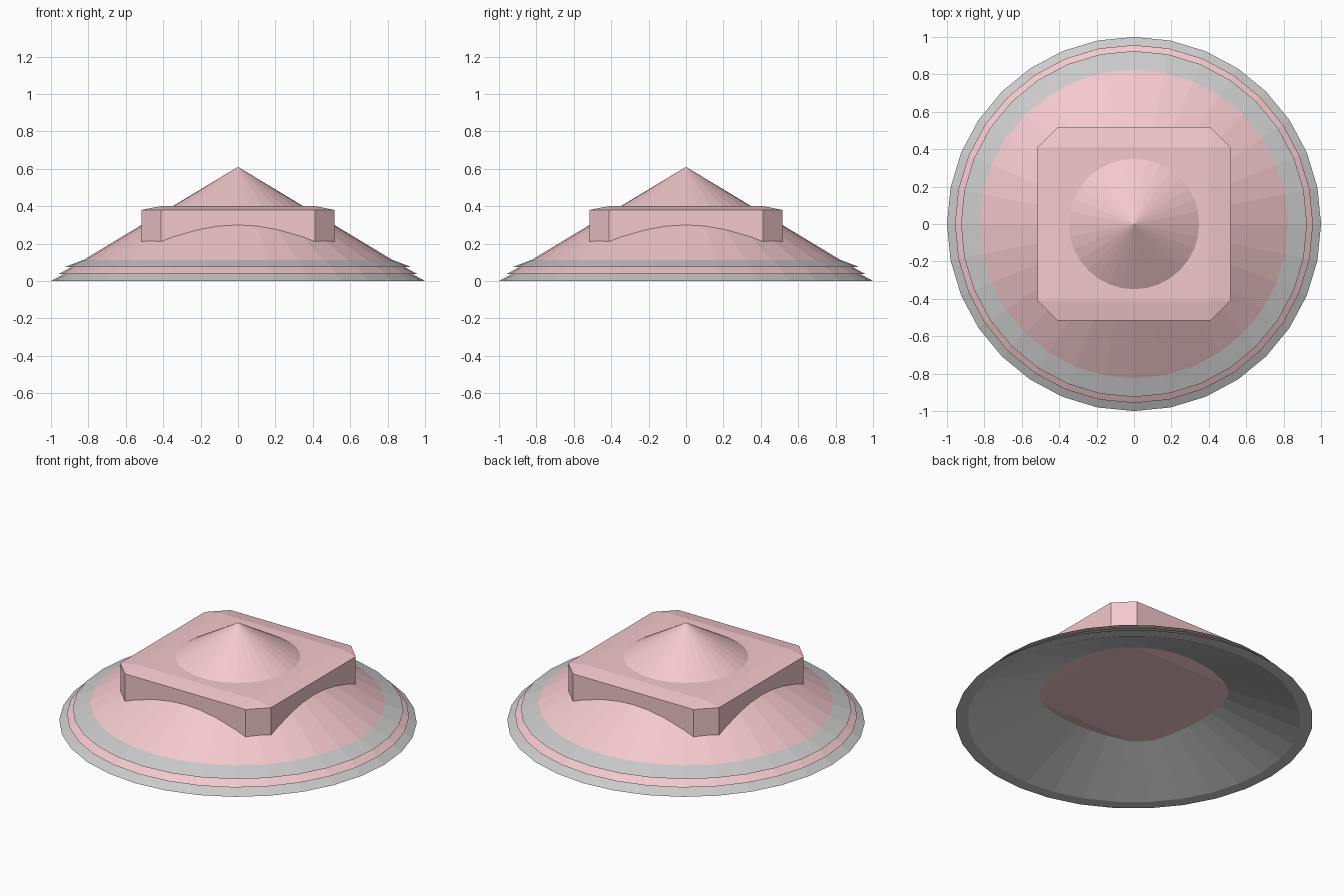
import bpy, bmesh, math

if "Cube" in bpy.data.objects:
    bpy.data.objects.remove(bpy.data.objects["Cube"])

SIDES = 32
pink = bpy.data.materials.new("pink")
pink.diffuse_color = (0.9, 0.58, 0.61, 1)
pink.use_nodes = True
pink.node_tree.nodes["Principled BSDF"].inputs["Base Color"].default_value = pink.diffuse_color


def finish(name, bm, mat=None):
    bmesh.ops.remove_doubles(bm, verts=bm.verts, dist=1e-5)
    bmesh.ops.recalc_face_normals(bm, faces=bm.faces)
    me = bpy.data.meshes.new(name)
    bm.to_mesh(me)
    bm.free()
    if mat:
        me.materials.append(mat)
    ob = bpy.data.objects.new(name, me)
    bpy.context.collection.objects.link(ob)
    return ob


def lathe(name, profile, mat=None, down=False):
    """Spin (radius, height) points around z."""
    bm = bmesh.new()
    vs = [bm.verts.new((r, 0, z)) for r, z in profile]
    es = [bm.edges.new(p) for p in zip(vs, vs[1:])]
    bmesh.ops.spin(bm, geom=vs + es, cent=(0, 0, 0), axis=(0, 0, 1),
                   angle=math.tau, steps=SIDES, use_duplicate=False)
    ob = finish(name, bm, mat)
    # orient open shells up or down
    me = ob.data
    if (sum(p.normal.z * p.area for p in me.polygons) < 0) != down:
        me.flip_normals()
    return ob


# stepped brim bands and the cone above them
lathe("lower_band", [(1, 0), (0.93, 0.038)])
lathe("middle_band", [(0.925, 0.038), (0.957, 0.038), (0.89, 0.075)], pink)
lathe("upper_band", [(0.885, 0.075), (0.925, 0.075), (0.825, 0.113)])
lathe("cone", [(0.825, 0.113), (0, 0.61)], pink)

# flat rim and hollow underside
lathe("underside", [(1, 0), (0.93, 0), (0, 0.37)], down=True)

# square block with cut corners and slightly bevelled top and bottom
W, C = 0.515, 0.412
bm = bmesh.new()
for z in (0.16, 0.40):
    for x in (-C, C):
        for y in (-C, C):
            bm.verts.new((x, y, z))
for z in (0.18, 0.38):
    for a, b in ((W, C), (C, W)):
        for x in (-a, a):
            for y in (-b, b):
                bm.verts.new((x, y, z))
bmesh.ops.convex_hull(bm, input=bm.verts)
bmesh.ops.dissolve_limit(bm, angle_limit=0.02, verts=bm.verts, edges=bm.edges)
finish("block", bm, pink)
